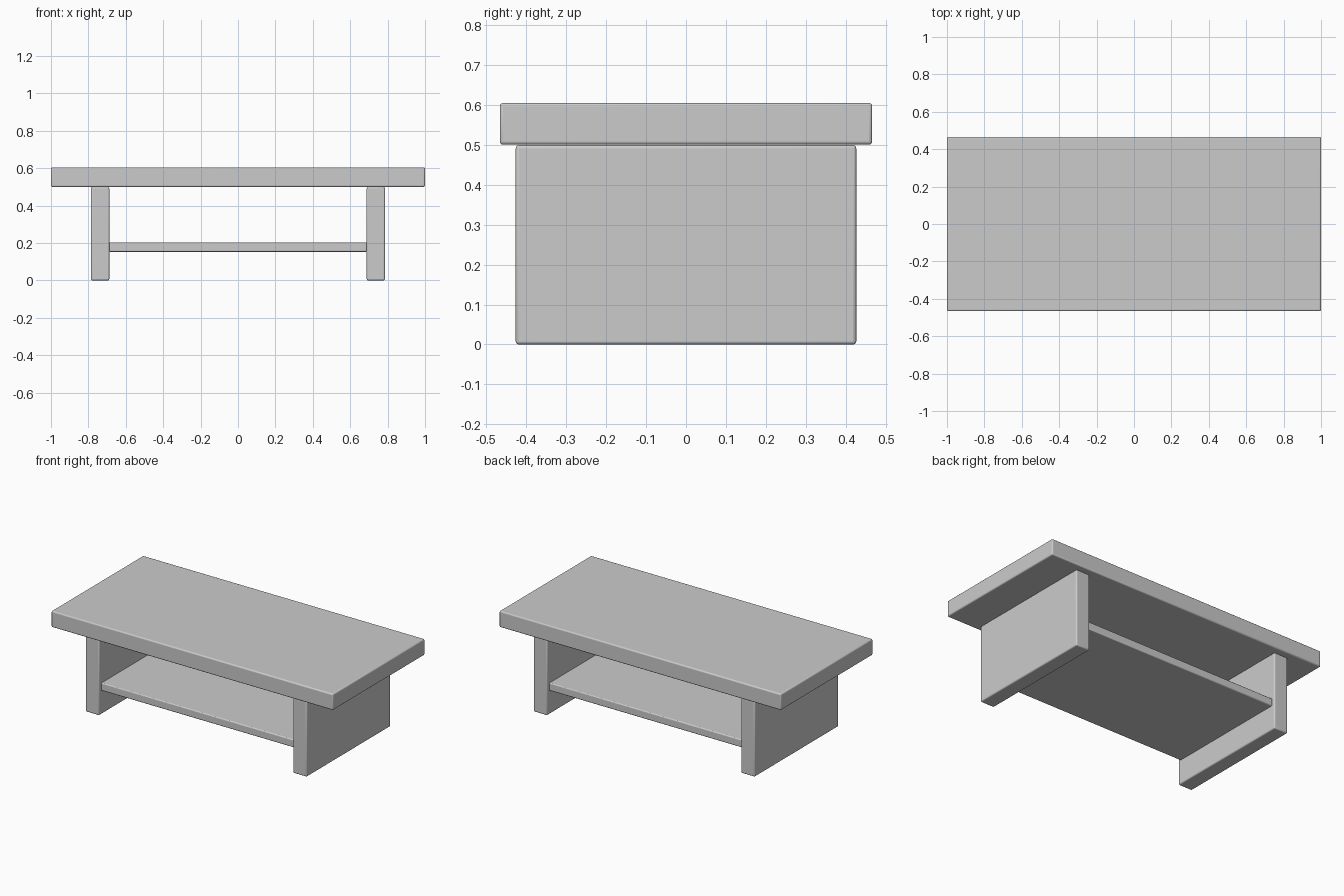
import bpy

if "Cube" in bpy.data.objects:
    bpy.data.objects.remove(bpy.data.objects["Cube"])


def board(name, size, center, bevel=0.008):
    """Rectangular board with softly rounded edges."""
    bpy.ops.mesh.primitive_cube_add(size=1, location=center)
    ob = bpy.context.object
    ob.name = name
    ob.scale = size
    bpy.ops.object.transform_apply(location=False, rotation=False, scale=True)
    mod = ob.modifiers.new("rounded_edges", 'BEVEL')
    mod.width = bevel
    mod.segments = 3
    bpy.ops.object.shade_smooth_by_angle()
    return ob


# Table top
board("table_top", (2.0, 0.932, 0.104), (0, 0, 0.552))

# Side panels that act as legs
for side, label in ((-1, "left"), (1, "right")):
    board(label + "_leg_panel", (0.098, 0.852, 0.499), (side * 0.737, 0, 0.2495))

# Lower shelf between the panels
board("lower_shelf", (1.378, 0.812, 0.05), (0, 0, 0.178), 0.006)
